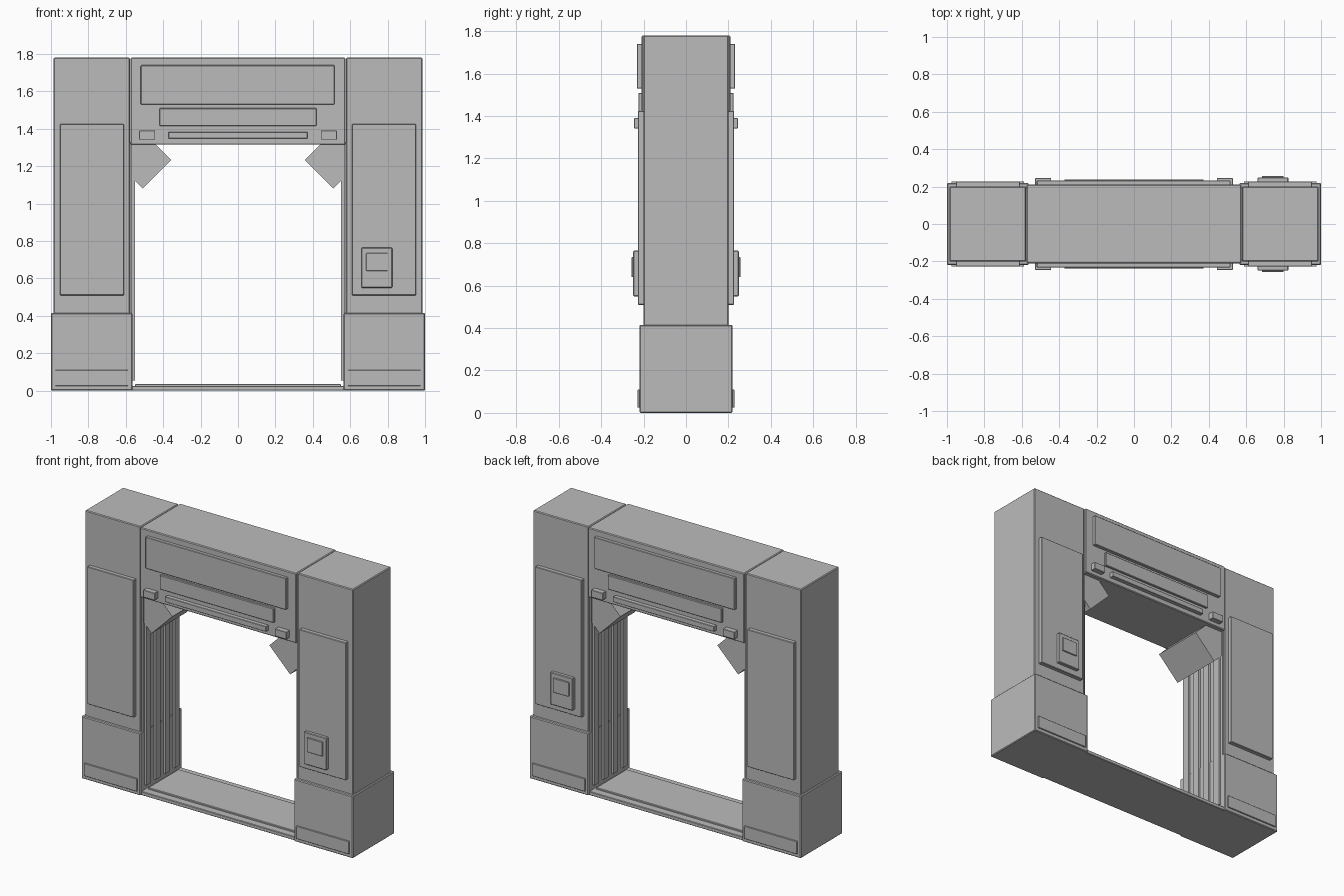
import bpy
from math import radians

cube = bpy.data.objects.get("Cube")
if cube:
    bpy.data.objects.remove(cube, do_unlink=True)

grey = bpy.data.materials.new("plain_grey")
grey.use_nodes = True
grey.diffuse_color = (0.5, 0.5, 0.5, 1)
grey.node_tree.nodes["Principled BSDF"].inputs["Base Color"].default_value = (0.5, 0.5, 0.5, 1)


def box(name, x, y, z, bevel=0.0, turn=0.0):
    """Box from (min, max) pairs, optionally bevelled and turned about y."""
    size = [b - a for a, b in (x, y, z)]
    bpy.ops.mesh.primitive_cube_add(size=1, location=[(a + b) / 2 for a, b in (x, y, z)])
    ob = bpy.context.object
    ob.name = name
    ob.scale = size
    bpy.ops.object.transform_apply(location=False, rotation=False, scale=True)
    ob.rotation_euler.y = turn
    ob.data.materials.append(grey)
    if bevel:
        mod = ob.modifiers.new("soft_edges", "BEVEL")
        mod.width = bevel
        mod.segments = 1
    return ob


def span(side, a, b):
    return tuple(sorted((side * a, side * b)))


def plate(name, x, z, inner, outer, bevel=0.003):
    """Matching raised plates on the front and back."""
    for face, label in ((-1, "front"), (1, "back")):
        box(f"{label}_{name}", x, span(face, inner, outer), z, bevel)


# Lintel and its raised panels
box("lintel", (-0.575, 0.575), (-0.21, 0.21), (1.315, 1.78), 0.005)
plate("sign_panel", (-0.52, 0.515), (1.53, 1.74), 0.2, 0.232)
plate("lower_sign_panel", (-0.42, 0.42), (1.415, 1.51), 0.2, 0.225)
plate("light_strip", (-0.372, 0.372), (1.348, 1.383), 0.2, 0.237, 0.002)

# Sill and raised walkway
box("sill", (-0.575, 0.575), (-0.21, 0.21), (0, 0.025), 0.003)
box("walkway", (-0.55, 0.55), (-0.16, 0.16), (0.015, 0.036), 0.003)

for side, label in ((-1, "right"), (1, "left")):
    # Pillar, plinth and panels
    box(f"{label}_pillar", span(side, 0.577, 0.987), (-0.2, 0.2), (0.3, 1.78), 0.005)
    box(f"{label}_plinth", span(side, 0.565, 1), (-0.22, 0.22), (0, 0.415), 0.005)
    plate(f"{label}_pillar_panel", span(side, 0.61, 0.952), (0.51, 1.425), 0.18, 0.227)
    plate(f"{label}_kick_plate", span(side, 0.587, 0.977), (0.025, 0.11), 0.2, 0.228, 0.002)
    plate(f"{label}_lamp", span(side, 0.443, 0.528), (1.342, 1.39), 0.2, 0.245, 0.002)

    # Ribbed inner jamb
    box(f"{label}_jamb", span(side, 0.568, 0.6), (-0.19, 0.19), (0.02, 1.33))
    for i in range(4):
        y = -0.15 + 0.1 * i
        box(f"{label}_rib_{i + 1}", span(side, 0.552, 0.6), (y - 0.025, y + 0.025), (0.055, 1.33))

    # Diagonal corner brace
    box(f"{label}_brace", span(side, 0.402, 0.618), (-0.18, 0.18), (1.125, 1.341), 0, radians(45))

# Control box with small screen, on both faces of the left pillar
plate("control_box", (0.66, 0.825), (0.55, 0.765), 0.2, 0.249, 0.004)
plate("control_screen", (0.685, 0.8), (0.64, 0.735), 0.24, 0.257, 0.002)
